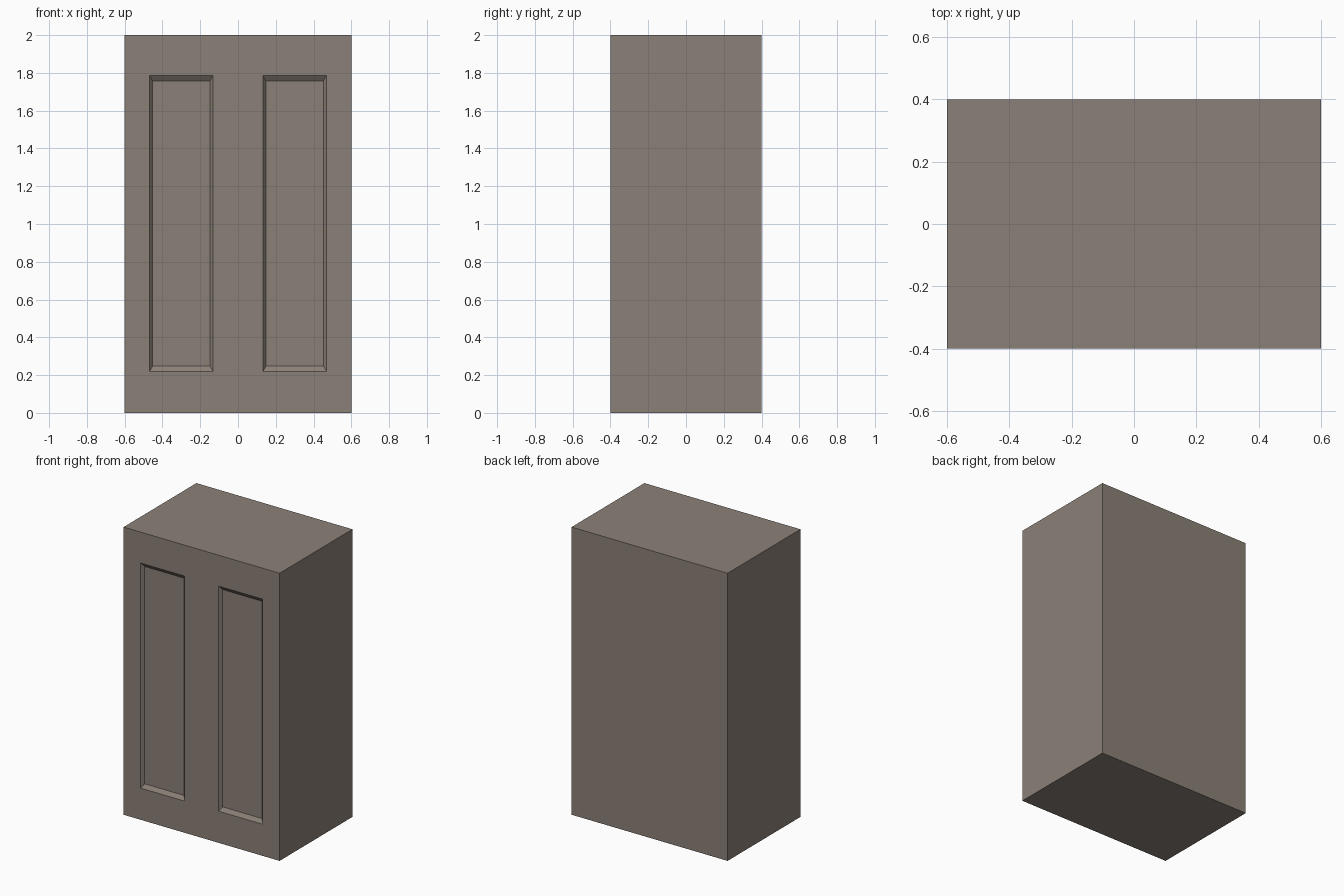
import bpy, bmesh
from mathutils import Vector

if "Cube" in bpy.data.objects:
    bpy.data.objects.remove(bpy.data.objects["Cube"])

W, D, H = 1.2, 0.8, 2.0
X_IN, X_OUT, Z_LO, Z_HI = 0.132, 0.468, 0.22, 1.785
RECESS, BEVEL_X, BEVEL_Z = 0.02, 0.016, 0.027

# Cabinet block
bm = bmesh.new()
bmesh.ops.create_cube(bm, size=1)
bmesh.ops.scale(bm, vec=(W, D, H), verts=bm.verts)
bmesh.ops.translate(bm, vec=(0, 0, H / 2), verts=bm.verts)


def cut(co, no):
    bmesh.ops.bisect_plane(bm, geom=bm.verts[:] + bm.edges[:] + bm.faces[:],
                           plane_co=co, plane_no=no)


# Loop cuts that outline the door panels
for x in (-X_OUT, -X_IN, X_IN, X_OUT):
    cut((x, 0, 0), (1, 0, 0))
for z in (Z_LO, Z_HI):
    cut((0, 0, z), (0, 0, 1))

# Recessed panels with sloping borders
bm.normal_update()
panels = [f for f in bm.faces if f.normal.y < -0.9
          and X_IN < abs(f.calc_center_median().x) < X_OUT
          and Z_LO < f.calc_center_median().z < Z_HI]
for f in bmesh.ops.extrude_discrete_faces(bm, faces=panels)["faces"]:
    c = f.calc_center_median()
    for v in f.verts:
        v.co += Vector((BEVEL_X if v.co.x < c.x else -BEVEL_X, RECESS,
                        BEVEL_Z if v.co.z < c.z else -BEVEL_Z))
bmesh.ops.recalc_face_normals(bm, faces=bm.faces)

mesh = bpy.data.meshes.new("cabinet")
bm.to_mesh(mesh)
bm.free()
cabinet = bpy.data.objects.new("cabinet", mesh)
bpy.context.collection.objects.link(cabinet)

# Grey-brown finish
mat = bpy.data.materials.new("grey_brown")
mat.diffuse_color = (0.26, 0.22, 0.185, 1)
mat.use_nodes = True
mat.node_tree.nodes["Principled BSDF"].inputs["Base Color"].default_value = mat.diffuse_color
mesh.materials.append(mat)
